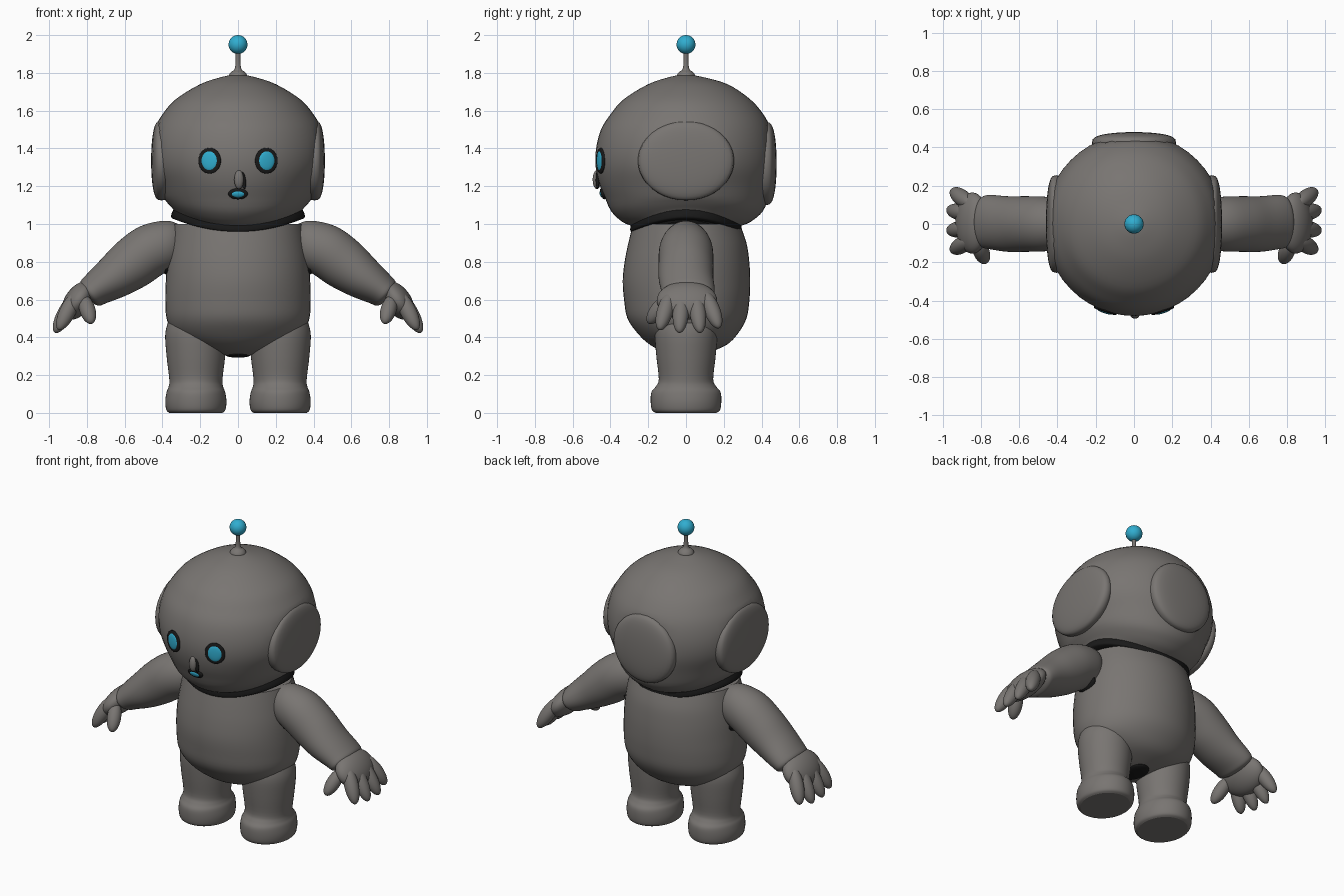
import bpy, bmesh, math
from mathutils import Matrix, Vector, Euler

old = bpy.data.objects.get("Cube")
if old:
    bpy.data.objects.remove(old, do_unlink=True)


def material(name, rgb):
    mat = bpy.data.materials.new(name)
    mat.use_nodes = True
    mat.diffuse_color = (*rgb, 1)
    shader = mat.node_tree.nodes["Principled BSDF"]
    shader.inputs["Base Color"].default_value = (*rgb, 1)
    shader.inputs["Roughness"].default_value = 0.6
    return mat


GREY = material("warm_grey", (.19, .178, .168))
BLUE = material("bright_blue", (.03, .42, .63))
BLACK = material("black", (.01, .01, .01))


def finish(name, bm, mat, mirror=False):
    """Turn a bmesh into a smooth object, optionally mirrored across x."""
    bmesh.ops.recalc_face_normals(bm, faces=bm.faces)
    for face in bm.faces:
        face.smooth = len(face.verts) < 5
    mesh = bpy.data.meshes.new(name)
    bm.to_mesh(mesh)
    bm.free()
    mesh.materials.append(mat)
    obj = bpy.data.objects.new(name, mesh)
    bpy.context.collection.objects.link(obj)
    if mirror:
        obj.modifiers.new("mirror", "MIRROR").use_mirror_merge = False
    return obj


def refine(rows, steps=4):
    """Smooth interpolation between cross-section rows."""
    out = []
    last = len(rows) - 1
    for i in range(last):
        quad = [rows[max(i - 1, 0)], rows[i], rows[i + 1], rows[min(i + 2, last)]]
        for k in range(steps):
            t = k / steps
            out.append([b + t / 2 * (c - a + t * (2*a - 5*b + 4*c - d + t * (3*(b - c) + d - a)))
                        for a, b, c, d in zip(*quad)])
    return out + [list(rows[last])]


def loft(name, mat, rows, mirror=False, warp=None, sides=48):
    """Skin elliptical rings: centre x, y, z, half width, half depth, tilt."""
    bm = bmesh.new()
    rings = []
    for x, y, z, wide, deep, tilt in refine(rows):
        ring = []
        for k in range(sides):
            a = math.tau * k / sides
            w = wide * math.cos(a)
            co = Vector((x + w * math.cos(tilt), y + deep * math.sin(a), z + w * math.sin(tilt)))
            ring.append(bm.verts.new(warp(co) if warp else co))
        rings.append(ring)
    for low, high in zip(rings, rings[1:]):
        for k in range(sides):
            n = (k + 1) % sides
            bm.faces.new((low[k], low[n], high[n], high[k]))
    bm.faces.new(rings[0])
    bm.faces.new(rings[-1])
    return finish(name, bm, mat, mirror)


def upright(rows, x=0):
    """Rows of height, half width, front y, back y become level rings."""
    return [(x, (f + b) / 2, z, w, (b - f) / 2, 0) for z, w, f, b in rows]


def round_rows(rows, x=0):
    return upright([(z, w, -d, d) for z, w, d in rows], x)


def ellipsoid(name, mat, centre, radii, turn=(0, 0, 0), mirror=False, flat_axis=None):
    """Ellipsoid; flat_axis makes it a rounded disc along that axis."""
    bm = bmesh.new()
    bmesh.ops.create_uvsphere(bm, u_segments=32, v_segments=20, radius=1)
    if flat_axis is not None:
        for v in bm.verts:
            h = v.co[flat_axis]
            v.co[flat_axis] = math.copysign(abs(h) ** .6, h)
    place = Matrix.Translation(centre) @ Euler(turn).to_matrix().to_4x4() @ Matrix.Diagonal((*radii, 1))
    bm.transform(place)
    return finish(name, bm, mat, mirror)


def finger(name, start, end, radius):
    start, end = Vector(start), Vector(end)
    line = end - start
    turn = line.to_track_quat("Z", "Y").to_euler()
    ellipsoid(name, GREY, (start + end) / 2, (radius, radius, line.length / 2), turn, True)


def saddle(co):
    """Neckline rises at the sides and dips at front and back."""
    return .35 * (co.x ** 2 - co.y ** 2)


def head_warp(co):
    co.z += saddle(co) * min(1, max(0, (1.14 - co.z) / .1))
    co.x = max(-.425, min(.425, co.x))
    co.y = min(.435, co.y)
    return co


def collar_warp(co):
    co.z += saddle(co)
    return co


# Head, flattened at the sides and back where the pads sit
loft("head", GREY, upright([
    (1.02, .33, -.29, .29), (1.06, .36, -.355, .36), (1.11, .385, -.41, .42),
    (1.2, .42, -.455, .45), (1.3, .46, -.478, .47), (1.4, .468, -.476, .47),
    (1.5, .445, -.45, .45), (1.58, .4, -.4, .41), (1.66, .33, -.33, .34),
    (1.74, .2, -.2, .22), (1.78, .08, -.08, .08), (1.79, .01, -.01, .01)]), warp=head_warp)
ellipsoid("ear_pad", GREY, (.405, 0, 1.335), (.055, .255, .21), mirror=True, flat_axis=0)
ellipsoid("back_pad", GREY, (0, .42, 1.32), (.22, .06, .22), flat_axis=1)
loft("neck_collar", BLACK, round_rows([
    (.985, .33, .27), (.99, .352, .292), (1.01, .352, .295), (1.04, .34, .29)]), warp=collar_warp)

# Face
ellipsoid("eye_socket", BLACK, (.15, -.452, 1.335), (.063, .01, .068), (0, 0, .32), True, 1)
ellipsoid("eye", BLUE, (.15, -.452, 1.335), (.046, .015, .053), (0, 0, .32), True, 1)
ellipsoid("nose", GREY, (.005, -.472, 1.235), (.025, .022, .05))
ellipsoid("nose_crease", BLACK, (.027, -.468, 1.235), (.014, .01, .05), (0, -.15, 0))
ellipsoid("mouth_rim", BLACK, (0, -.44, 1.16), (.052, .012, .03), (.35, 0, 0), flat_axis=1)
ellipsoid("mouth", BLUE, (0, -.442, 1.16), (.036, .015, .019), (.35, 0, 0), flat_axis=1)

# Antenna
loft("antenna_stem", GREY, round_rows([
    (1.77, .05, .05), (1.79, .047, .047), (1.805, .036, .036),
    (1.82, .018, .018), (1.86, .013, .013), (1.92, .013, .013)]))
ellipsoid("antenna_ball", BLUE, (0, 0, 1.95), (.05, .05, .05))

# Torso
loft("torso", GREY, upright([
    (.3, .04, -.05, .05), (.32, .14, -.11, .12), (.36, .25, -.19, .215),
    (.42, .34, -.255, .275), (.5, .378, -.31, .32), (.6, .385, -.328, .336),
    (.7, .382, -.335, .34), (.8, .375, -.325, .335), (.9, .36, -.305, .32),
    (1, .34, -.28, .285)]))
ellipsoid("crotch_seam", BLACK, (0, .01, .31), (.07, .1, .018))
ellipsoid("armpit_seam", BLACK, (.385, .01, .78), (.03, .08, .06), (0, .5, 0), True)

# Legs with rounded feet
loft("leg", GREY, round_rows([
    (0, .14, .16), (.015, .156, .18), (.06, .162, .187), (.11, .155, .183),
    (.14, .144, .16), (.18, .141, .144), (.3, .155, .157), (.42, .162, .165),
    (.5, .14, .15)], x=.223), mirror=True)

# Arms
loft("arm", GREY, [
    (.3, 0, .89, .1, .08, 1.57), (.36, 0, .89, .128, .12, 1.45), (.46, 0, .86, .14, .142, 1.13),
    (.56, 0, .79, .137, .145, .96), (.66, 0, .715, .116, .145, .92),
    (.75, .01, .655, .092, .142, .9), (.785, .01, .63, .08, .132, .9),
    (.8, .01, .62, .05, .09, .9)], mirror=True)

# Hands
ellipsoid("palm", GREY, (.845, .005, .595), (.07, .16, .115), (0, -.62, 0), True)
finger("thumb", (.82, -.09, .62), (.775, -.2, .475), .042)
for name, root, tip, reach, low in (
        ("index_finger", -.08, -.14, .95, .44), ("middle_finger", -.02, -.035, .97, .425),
        ("ring_finger", .05, .075, .97, .425), ("little_finger", .1, .175, .95, .45)):
    finger(name, (.85, root, .64), (reach, tip, low), .043)
